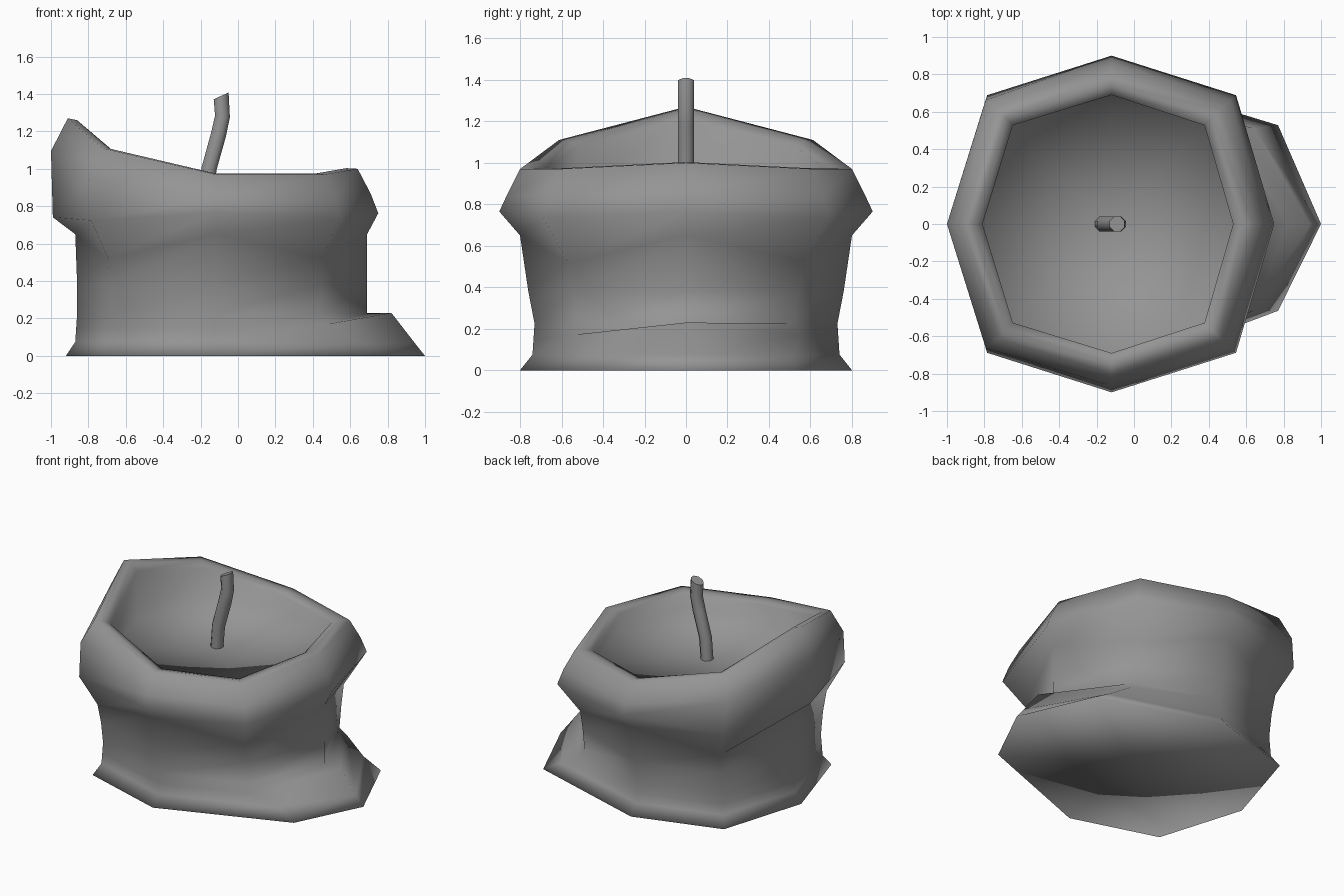
import bpy, bmesh, math
from mathutils import Vector

cube = bpy.data.objects.get("Cube")
if cube:
    bpy.data.objects.remove(cube, do_unlink=True)

grey = bpy.data.materials.new("wax_grey")
grey.use_nodes = True
COLOR = (0.3, 0.3, 0.3, 1)
grey.diffuse_color = COLOR
grey.node_tree.nodes["Principled BSDF"].inputs["Base Color"].default_value = COLOR

CX = -0.12      # axis of the candle
DIAG = 0.765    # how far the diagonal corners reach
LIFT = [0.03, 0, 0, 0.14, 0.30, 0.14, 0, 0]   # rim raised on one side
EVEN = (DIAG, DIAG, DIAG)
WALL = (0.70, 0.71, 0.71)


def finish(name, bm):
    bmesh.ops.recalc_face_normals(bm, faces=bm.faces)
    mesh = bpy.data.meshes.new(name)
    bm.to_mesh(mesh)
    bm.free()
    mesh.materials.append(grey)
    obj = bpy.data.objects.new(name, mesh)
    bpy.context.collection.objects.link(obj)
    return obj


def bridge(bm, a, b):
    for i in range(len(a)):
        j = (i + 1) % len(a)
        bm.faces.new((a[i], a[j], b[j], b[i]))


def fan(bm, ring, point):
    tip = bm.verts.new(point)
    for i in range(len(ring)):
        bm.faces.new((ring[i], ring[(i + 1) % len(ring)], tip))


def octagon(bm, right, left, half, z, tilt=0, reach=EVEN, rise=0, dip=0):
    """Eight corners. reach: right diagonals (x, back y, front y);
    rise lifts the puddle edge, dip lowers the diagonal corners."""
    ring = []
    for i in range(8):
        a = i * math.pi / 4
        c, s = round(math.cos(a) * 1.1), round(math.sin(a) * 1.1)
        fx, fy, zz = 1, 1, z + tilt * LIFT[i]
        if i % 2:
            fx = reach[0] if c > 0 else DIAG
            fy = DIAG if c < 0 else reach[1] if s > 0 else reach[2]
            zz -= dip
        if c > 0:
            zz += rise * (0.25 if i else 1)
        x = CX + c * fx * ((right - CX) if c > 0 else (CX - left))
        ring.append(bm.verts.new((x, s * fy * half, zz)))
    return ring


# Wax body: flat base, spilled foot, waist, bulging lip and sunken top
bm = bmesh.new()
profile = [
    (1.00, -0.92, 0.80, 0.00, 0, (0.795, 0.66, 0.58)),
    (0.94, -0.87, 0.74, 0.075, 0, (0.72, 0.69, 0.62)),
    (0.82, -0.865, 0.735, 0.15, 0, (0.64, 0.75, 0.75), 0.08),
    (0.69, -0.86, 0.73, 0.225, 0, WALL),
    (0.69, -0.86, 0.76, 0.38, 0, WALL),
    (0.69, -0.87, 0.80, 0.65, 0, WALL, 0, 0.13),
    (0.75, -0.99, 0.90, 0.765, -0.08, EVEN, 0, 0.03),
    (0.71, -1.00, 0.865, 0.84, 0.85),
    (0.64, -0.91, 0.80, 0.97, 1),
    (0.58, -0.86, 0.745, 0.975, 0.95),
    (0.53, -0.81, 0.69, 0.96, 0.85),
    (0.53, -0.81, 0.69, 0.87),
]
rings = [octagon(bm, *row) for row in profile]
for lower, upper in zip(rings, rings[1:]):
    bridge(bm, lower, upper)
fan(bm, rings[0], (0, 0, 0))
fan(bm, rings[-1], (-0.15, 0, 0.845))
for f in bm.faces:
    f.smooth = True
finish("wax_body", bm)

# Wick: bent eight-sided tube with a slanted tip
bm = bmesh.new()
path = [(-0.17, 0.82, 0), (-0.155, 1.0, 0.2), (-0.105, 1.18, 0.25),
        (-0.083, 1.28, 0.1), (-0.09, 1.39, -0.45)]
tube = []
for x, z, lean in path:
    ring = []
    for i in range(8):
        a = (i + 0.5) * math.pi / 4
        dx = 0.043 * math.cos(a)
        ring.append(bm.verts.new(Vector((x + dx, 0.043 * math.sin(a), z - lean * dx))))
    tube.append(ring)
for lower, upper in zip(tube, tube[1:]):
    bridge(bm, lower, upper)
for f in bm.faces:
    f.smooth = True
bm.faces.new(tube[0])
tip = bm.faces.new(tube[-1])
for e in tip.edges:
    e.smooth = False
finish("wick", bm)
